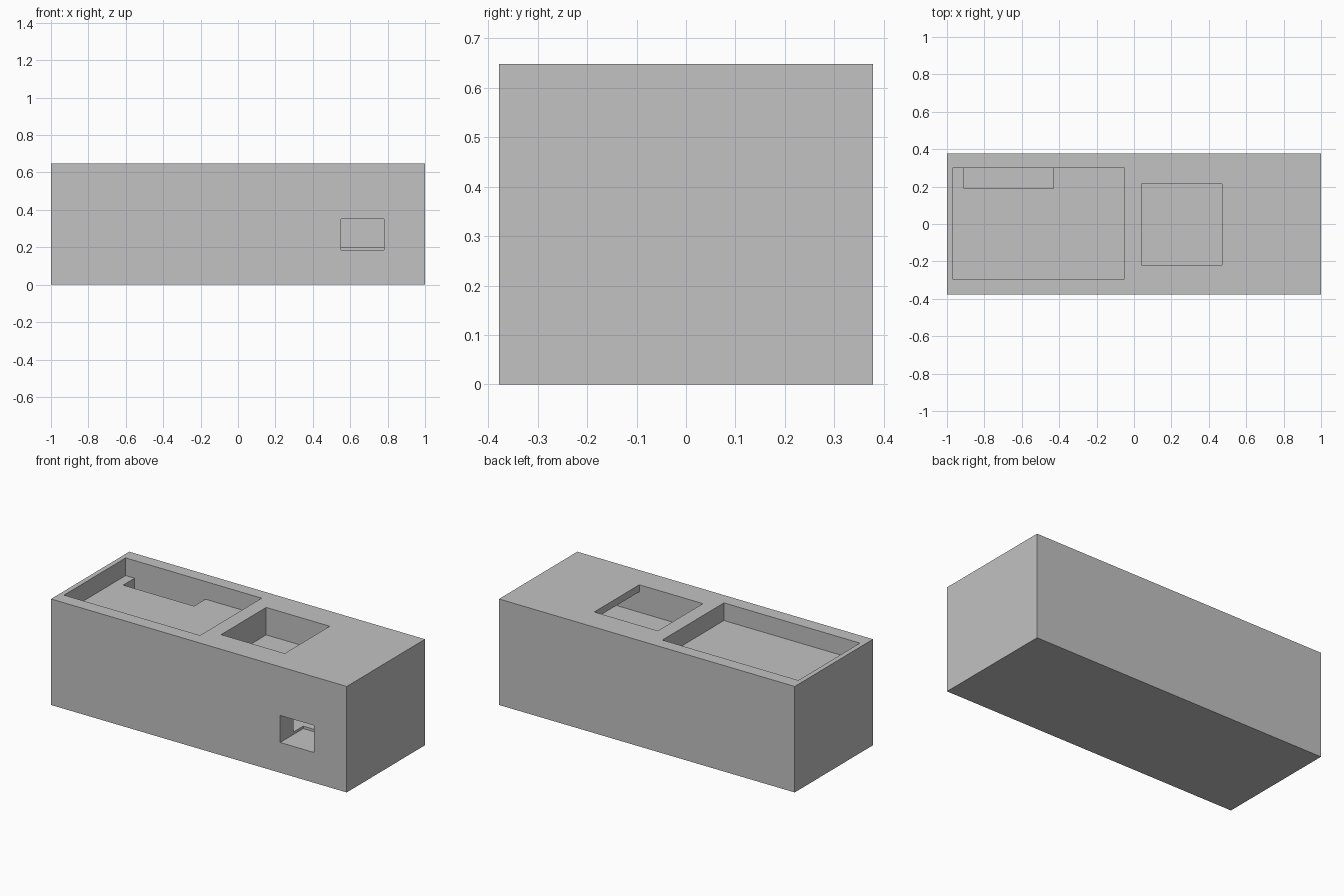
import bpy
import bmesh

start_cube = bpy.data.objects.get("Cube")
if start_cube:
    bpy.data.objects.remove(start_cube, do_unlink=True)

# Single plain grey finish
grey = bpy.data.materials.new("plain_grey")
grey.use_nodes = True
colour = (0.54, 0.54, 0.54, 1)
grey.diffuse_color = colour
grey.node_tree.nodes["Principled BSDF"].inputs["Base Color"].default_value = colour


def prism(name, profile, y0, y1):
    """Extrude an x-z outline from y0 to y1."""
    bm = bmesh.new()
    face = bm.faces.new([bm.verts.new((x, y0, z)) for x, z in profile])
    ext = bmesh.ops.extrude_face_region(bm, geom=[face])
    moved = [g for g in ext["geom"] if isinstance(g, bmesh.types.BMVert)]
    bmesh.ops.translate(bm, verts=moved, vec=(0, y1 - y0, 0))
    bmesh.ops.recalc_face_normals(bm, faces=bm.faces)
    mesh = bpy.data.meshes.new(name)
    bm.to_mesh(mesh)
    bm.free()
    mesh.materials.append(grey)
    obj = bpy.data.objects.new(name, mesh)
    bpy.context.collection.objects.link(obj)
    return obj


def block(name, x0, x1, y0, y1, z0, z1):
    return prism(name, [(x0, z0), (x1, z0), (x1, z1), (x0, z1)], y0, y1)


# Solid case
TOP = 0.648
ABOVE = TOP + 0.1
case = block("case_body", -1, 1, -0.378, 0.378, 0, TOP)

# Recesses: a wide tray, a pocket running under the lid, a wire slot,
# an inner compartment and a socket opening in the front
cutters = [
    block("tray_cutter", -0.97, -0.05, -0.295, 0.3, 0.54, ABOVE),
    prism("pocket_cutter", [(0.04, ABOVE), (0.04, 0.48), (0.85, 0.48),
                            (0.85, 0.605), (0.47, 0.605), (0.47, ABOVE)],
          -0.22, 0.215),
    block("inner_compartment_cutter", -0.93, 0.93, -0.25, 0.32, 0.2, 0.43),
    block("wire_slot_cutter", -0.91, -0.43, 0.19, 0.3, 0.35, 0.6),
    block("socket_cutter", 0.55, 0.78, -0.5, -0.155, 0.185, 0.35),
]
for cutter in cutters:
    cutter.hide_render = True
    cutter.hide_set(True)
    mod = case.modifiers.new(cutter.name, "BOOLEAN")
    mod.operation = "DIFFERENCE"
    mod.solver = "EXACT"
    mod.object = cutter

# Bake the cuts and drop the cutters
bpy.context.view_layer.update()
graph = bpy.context.evaluated_depsgraph_get()
cut_mesh = bpy.data.meshes.new_from_object(case.evaluated_get(graph))
case.modifiers.clear()
case.data = cut_mesh
for cutter in cutters:
    bpy.data.objects.remove(cutter, do_unlink=True)
